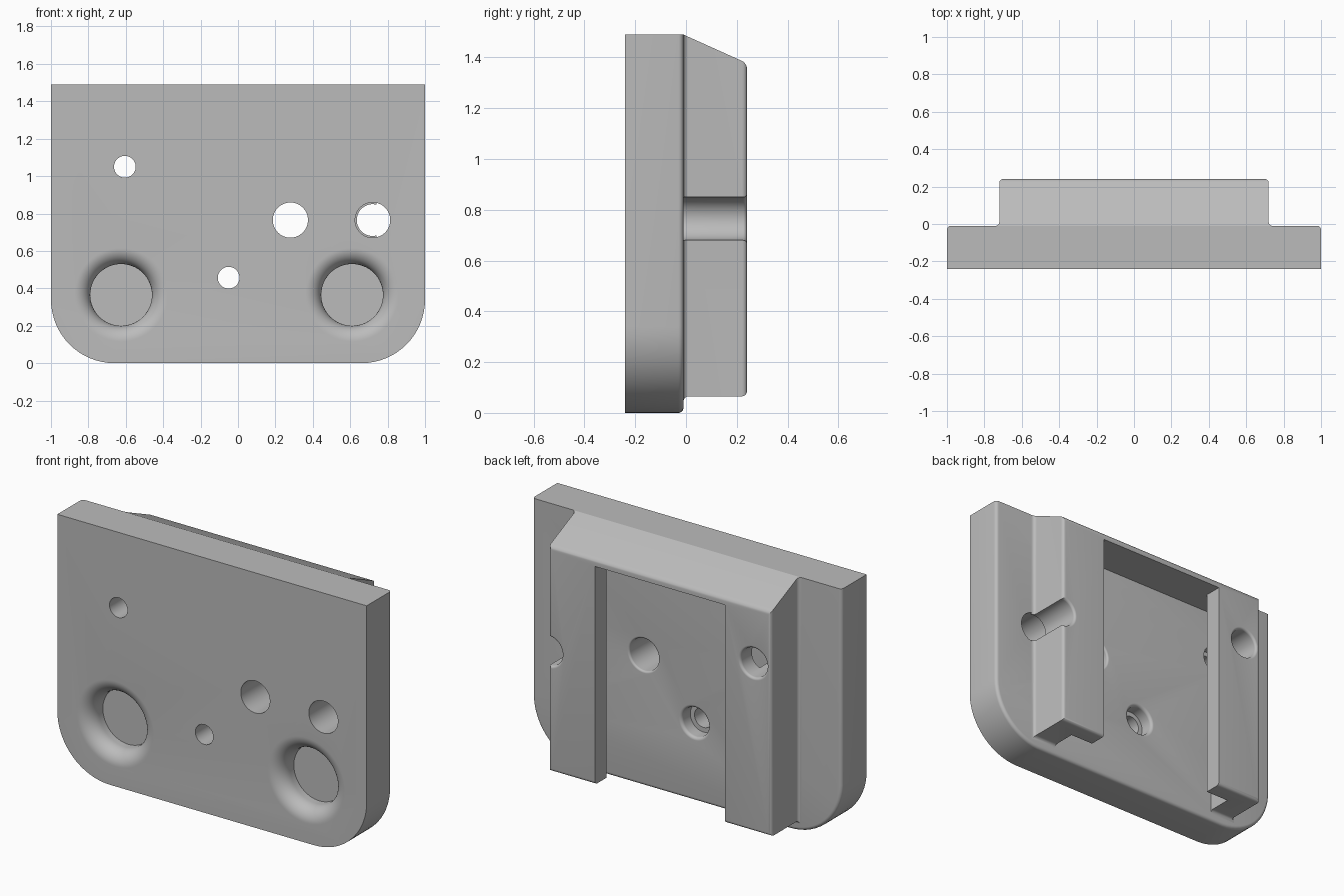
import bpy, bmesh
from math import sin, cos, pi, radians

cube = bpy.data.objects.get("Cube")
if cube:
    bpy.data.objects.remove(cube, do_unlink=True)

grey = bpy.data.materials.new("plain_grey")
grey.use_nodes = True
COLOUR = (0.5, 0.5, 0.5, 1)
grey.diffuse_color = COLOUR
grey.node_tree.nodes["Principled BSDF"].inputs["Base Color"].default_value = COLOUR

FRONT, MID, BACK, TOP = -0.24, -0.01, 0.24, 1.49


def loft(name, loops):
    """Closed solid through a row of equal-length point loops."""
    bm = bmesh.new()
    rings = [[bm.verts.new(p) for p in loop] for loop in loops]
    n = len(rings[0])
    for a, b in zip(rings, rings[1:]):
        for i in range(n):
            j = (i + 1) % n
            bm.faces.new((a[i], a[j], b[j], b[i]))
    bm.faces.new(rings[0])
    bm.faces.new(rings[-1])
    bmesh.ops.recalc_face_normals(bm, faces=bm.faces)
    mesh = bpy.data.meshes.new(name)
    bm.to_mesh(mesh)
    bm.free()
    mesh.materials.append(grey)
    ob = bpy.data.objects.new(name, mesh)
    bpy.context.collection.objects.link(ob)
    return ob


def box(name, half, y0, y1, z0, z1):
    return loft(name, [[(-half, y, z0), (half, y, z0), (half, y, z1), (-half, y, z1)]
                       for y in (y0, y1)])


def lathe(name, x, z, profile, n=64):
    """Round cutter along y from (y, radius) pairs."""
    ring = [2 * pi * i / n for i in range(n)]
    return loft(name, [[(x + r * cos(t), y, z + r * sin(t)) for t in ring]
                       for y, r in profile])


def flare(r, f, y, side, steps=8):
    """Rounded mouth of a hole at surface y, opening towards side, inside to out."""
    arc = [radians(90) * i / steps for i in range(steps + 1)]
    pts = [(y - side * f * (1 - sin(a)), r + f * (1 - cos(a))) for a in arc]
    return pts + [(y + side * 0.06, r + f)]


def cut(ob, cutter):
    cutter.hide_render = True
    mod = ob.modifiers.new("cut", 'BOOLEAN')
    mod.operation = 'DIFFERENCE'
    mod.solver = 'EXACT'
    mod.object = cutter
    bpy.context.view_layer.objects.active = ob
    bpy.ops.object.modifier_apply(modifier=mod.name)
    bpy.data.objects.remove(cutter, do_unlink=True)


# Front plate: rounded lower corners, softened rear rim
def plate_loop(y, inset):
    R, w = 0.34, 1 - inset
    pts = [(w, y, TOP), (-w, y, TOP)]
    for cx, start in ((-1 + R, pi), (1 - R, 1.5 * pi)):
        for i in range(17):
            t = start + pi / 2 * i / 16
            pts.append((cx + (R - inset) * cos(t), y, R + (R - inset) * sin(t)))
    return pts


SOFT = 0.02
turn = [radians(90) * i / 5 for i in range(6)]
plate = loft("front_plate", [plate_loop(FRONT, 0)] + [
    plate_loop(MID - SOFT * (1 - sin(a)), SOFT * (1 - cos(a))) for a in turn])


# Rear bracket: sloped top, flared foot, rounded rear rim
def bracket_loop(y, grow):
    w, low = 0.72 + grow, 0.065 - grow
    high = TOP - 0.45 * max(0, y - MID) + min(0, grow)
    return [(-w, y, low), (w, y, low), (w, y, high), (-w, y, high)]


bracket = loft("rear_bracket", [bracket_loop(MID - 0.005, SOFT)] + [
    bracket_loop(MID + SOFT * (1 - cos(a)), SOFT * (1 - sin(a))) for a in turn] + [
    bracket_loop(BACK - SOFT * (1 - sin(a)), -SOFT * (1 - cos(a))) for a in turn])

# Undercut slot, open at the bottom
cut(bracket, box("slot_mouth", 0.42, -0.1, 0.5, -0.2, 1.34))
cut(bracket, box("slot_undercut", 0.57, -0.1, 0.135, -0.2, 1.34))

# Bracket holes: edge groove and screw recess
for x, z in ((0.72, 0.765), (-0.605, 1.05)):
    cut(bracket, lathe("bracket_hole", x, z, [(-0.1, 0.085)] + flare(0.085, 0.015, BACK, 1)))

# Large blind sinks in the front
for x in (-0.625, 0.61):
    cut(plate, lathe("sink", x, 0.365, [(-0.12, 0.165)] + flare(0.165, 0.085, FRONT, -1, 14)))

# Screw holes with rear counterbores
for x, z, f in ((-0.605, 1.05, 0), (-0.05, 0.457, 0.018)):
    bore = flare(0.085, f, MID, 1) if f else [(0.1, 0.085)]
    cut(plate, lathe("screw_hole", x, z,
                     [(-0.4, 0.058), (-0.09, 0.058), (-0.09, 0.085)] + bore))

# Plain through holes
cut(plate, lathe("through_hole", 0.28, 0.765, [(-0.4, 0.094)] + flare(0.094, 0.012, MID, 1)))
cut(plate, lathe("edge_hole", 0.72, 0.765, [(-0.4, 0.094), (0.1, 0.094)]))

# Smooth shading with crisp edges
for ob in (plate, bracket):
    bpy.ops.object.select_all(action='DESELECT')
    ob.select_set(True)
    bpy.context.view_layer.objects.active = ob
    bpy.ops.object.shade_smooth_by_angle(angle=radians(30))
